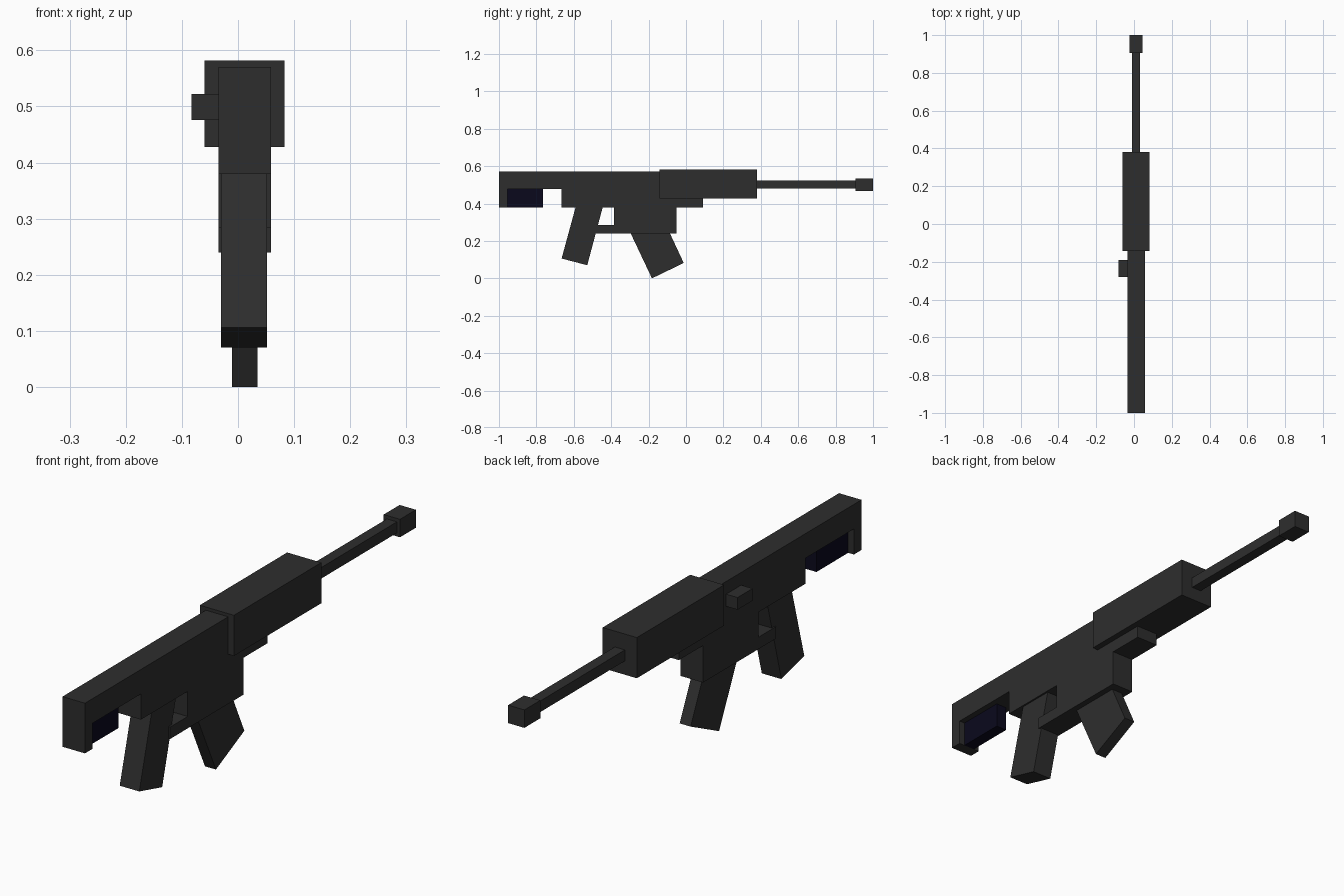
import bpy
import bmesh

cube = bpy.data.objects.get("Cube")
if cube:
    bpy.data.objects.remove(cube, do_unlink=True)


def make_material(name, color):
    mat = bpy.data.materials.new(name)
    mat.use_nodes = True
    mat.diffuse_color = color
    mat.node_tree.nodes["Principled BSDF"].inputs["Base Color"].default_value = color
    return mat


charcoal = make_material("charcoal", (0.027, 0.027, 0.027, 1))
navy = make_material("dark navy", (0.003, 0.0025, 0.012, 1))


def extrude_profile(name, outline, x_range, mat):
    """Extrude a closed side outline of (y, z) points across a width in x."""
    bm = bmesh.new()
    x0, x1 = x_range
    face = bm.faces.new([bm.verts.new((x0, y, z)) for y, z in outline])
    result = bmesh.ops.extrude_face_region(bm, geom=[face])
    moved = [g for g in result["geom"] if isinstance(g, bmesh.types.BMVert)]
    bmesh.ops.translate(bm, vec=(x1 - x0, 0, 0), verts=moved)
    bmesh.ops.recalc_face_normals(bm, faces=bm.faces)
    mesh = bpy.data.meshes.new(name)
    bm.to_mesh(mesh)
    bm.free()
    mesh.materials.append(mat)
    obj = bpy.data.objects.new(name, mesh)
    bpy.context.collection.objects.link(obj)
    return obj


def box(name, x_range, y_range, z_range, mat=charcoal):
    (y0, y1), (z0, z1) = y_range, z_range
    return extrude_profile(name, [(y0, z0), (y1, z0), (y1, z1), (y0, z1)], x_range, mat)


BODY = (-0.035, 0.059)
GRIP = (-0.03, 0.052)
NARROW = (-0.011, 0.035)

# Stock, receiver, magazine well and trigger guard in one outline
extrude_profile("receiver_body", [
    (-1, 0.57), (-1, 0.38), (-0.955, 0.38), (-0.955, 0.477),
    (-0.665, 0.477), (-0.665, 0.38), (-0.385, 0.38), (-0.385, 0.285),
    (-0.49, 0.285), (-0.49, 0.24), (-0.052, 0.24), (-0.052, 0.38),
    (0.092, 0.38), (0.092, 0.57)], BODY, charcoal)

# Slanted grip and magazine, sunk slightly into the body
extrude_profile("pistol_grip", [
    (-0.665, 0.106), (-0.528, 0.07), (-0.44, 0.4), (-0.585, 0.4)], GRIP, charcoal)
extrude_profile("magazine", [
    (-0.305, 0.26), (-0.182, 0), (-0.012, 0.082), (-0.095, 0.26)], NARROW, charcoal)

# Recessed stock insert
box("stock_insert", NARROW, (-0.955, -0.765), (0.38, 0.477), navy)

# Front assembly and side handle
box("handguard", (-0.06, 0.083), (-0.143, 0.38), (0.428, 0.582))
box("barrel", (-0.01, 0.032), (0.38, 0.91), (0.48, 0.522))
box("muzzle", (-0.023, 0.045), (0.905, 1), (0.467, 0.535))
box("charging_handle", (-0.083, -0.035), (-0.28, -0.19), (0.476, 0.522))
